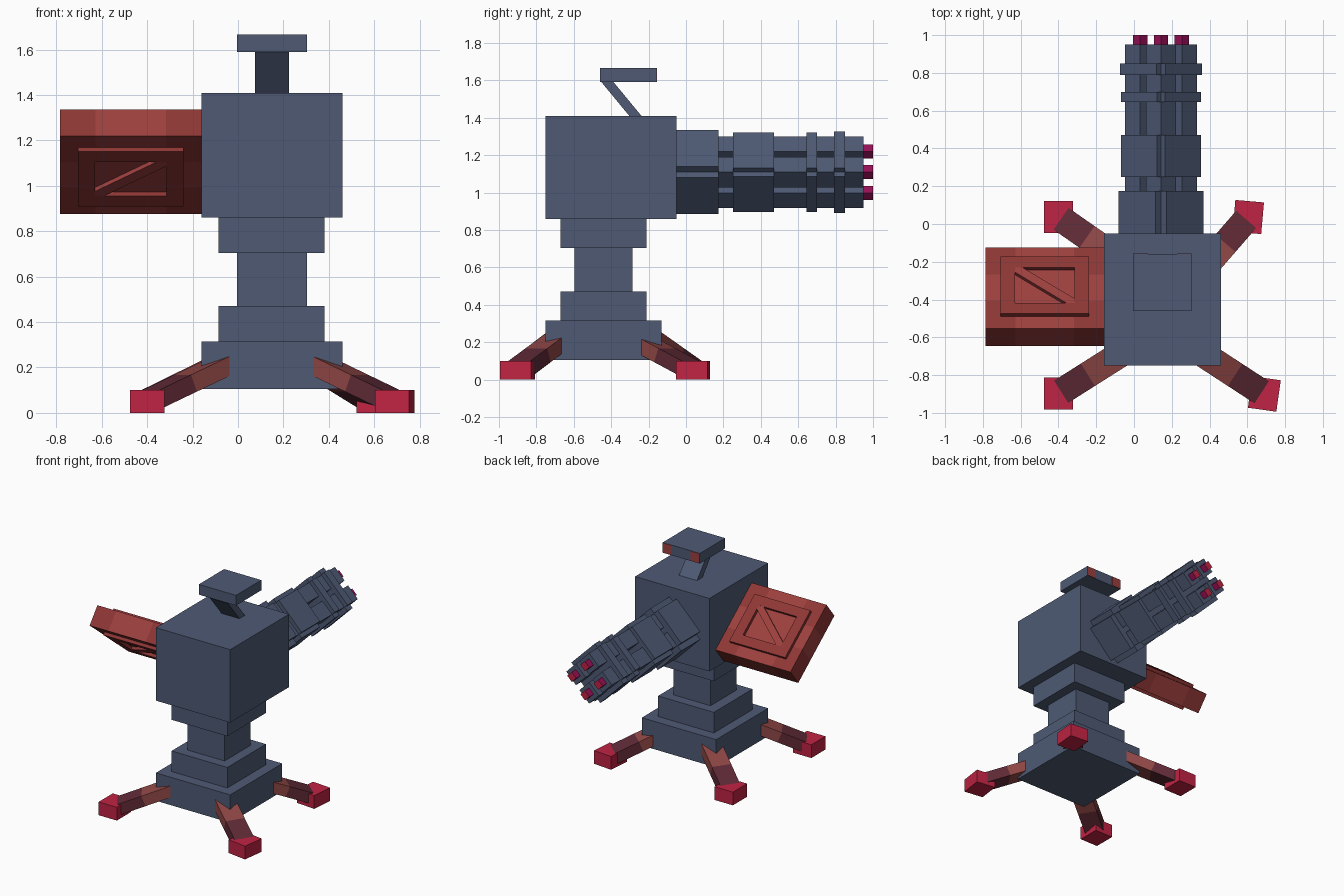
import bpy, bmesh, math
from mathutils import Matrix, Vector

if "Cube" in bpy.data.objects:
    bpy.data.objects.remove(bpy.data.objects["Cube"])


def material(name, hexa):
    m = bpy.data.materials.new(name)
    lin = [((int(hexa[i:i + 2], 16) / 255 + 0.055) / 1.055) ** 2.4 for i in (0, 2, 4)]
    m.diffuse_color = (*lin, 1)
    m.use_nodes = True
    m.node_tree.nodes["Principled BSDF"].inputs["Base Color"].default_value = m.diffuse_color
    return m


slate = material("slate", "4e5a74")
red = material("light_red", "9c403e")
dark_red = material("dark_red", "8e3735")
crimson = material("crimson", "c02343")
magenta = material("magenta", "9a1058")
brown = material("leg_brown", "8f4745")
maroon = material("leg_maroon", "602a36")


def finish(name, bm, mats, rule=None):
    bmesh.ops.recalc_face_normals(bm, faces=bm.faces)
    for f in bm.faces:
        f.material_index = rule(f) if rule else 0
    me = bpy.data.meshes.new(name)
    bm.to_mesh(me)
    bm.free()
    for m in mats:
        me.materials.append(m)
    ob = bpy.data.objects.new(name, me)
    bpy.context.collection.objects.link(ob)
    return ob


def add_box(bm, centre, size, rot=Matrix()):
    mat = Matrix.Translation(centre) @ rot @ Matrix.Diagonal((*size, 1))
    bmesh.ops.create_cube(bm, size=1, matrix=mat)


def box(name, lo, hi, mat):
    bm = bmesh.new()
    lo, hi = Vector(lo), Vector(hi)
    add_box(bm, (lo + hi) / 2, hi - lo)
    return finish(name, bm, [mat])


def cut(bm, co, no):
    bmesh.ops.bisect_plane(bm, geom=bm.verts[:] + bm.edges[:] + bm.faces[:],
                           plane_co=co, plane_no=no)


def prism(name, points, offset, mats, rule=None):
    bm = bmesh.new()
    f = bm.faces.new([bm.verts.new(p) for p in points])
    ext = bmesh.ops.extrude_face_region(bm, geom=[f])
    bmesh.ops.translate(bm, vec=offset, verts=[v for v in ext["geom"]
                                               if isinstance(v, bmesh.types.BMVert)])
    return finish(name, bm, mats, rule)


# Stepped pedestal and main body
box("base", (-0.16, -0.75, 0.105), (0.46, -0.13, 0.315), slate)
box("base_step", (-0.085, -0.67, 0.31), (0.38, -0.21, 0.47), slate)
box("column", (-0.005, -0.595, 0.465), (0.305, -0.285, 0.71), slate)
box("neck", (-0.085, -0.67, 0.705), (0.38, -0.21, 0.865), slate)
box("body", (-0.16, -0.75, 0.86), (0.46, -0.05, 1.41), slate)

# Sight on a slanted stem, with two red marks on the back edge
prism("sight_stem", [(0.075, y, z) for y, z in
                     ((-0.295, 1.40), (-0.23, 1.40), (-0.395, 1.60), (-0.46, 1.60))],
      (0.15, 0, 0), [slate])
box("sight_plate", (-0.005, -0.46, 1.59), (0.305, -0.158, 1.667), slate)
for side, x in (("left", -0.005), ("right", 0.227)):
    box("sight_mark_" + side, (x, -0.16, 1.592), (x + 0.078, -0.155, 1.665), red)

# Gun housing, sleeve and rings: plus-shaped sections turned 45 degrees
GX, GZ, S = 0.143, 1.109, math.sqrt(0.5)


def gun_section(name, y0, y1, a, b):
    quarter = [(a, -b), (a, b), (b, b)]
    pts = []
    for _ in range(4):
        pts += [(GX + (u - v) * S, y0, GZ + (u + v) * S) for u, v in quarter]
        quarter = [(-v, u) for u, v in quarter]
    prism(name, pts, (0, y1 - y0, 0), [slate])


gun_section("gun_housing", -0.06, 0.175, 0.180, 0.138)
gun_section("gun_sleeve", 0.25, 0.47, 0.166, 0.135)
gun_section("gun_ring_inner", 0.645, 0.70, 0.166, 0.135)
gun_section("gun_ring_outer", 0.79, 0.85, 0.170, 0.138)

# Four square barrels with coloured tips
turn = Matrix.Rotation(math.radians(45), 4, 'Y')
for i in range(4):
    ang = i * math.pi / 2
    x, z = GX + 0.11 * math.cos(ang), GZ + 0.11 * math.sin(ang)
    bm = bmesh.new()
    add_box(bm, (x, 0.555, z), (0.114, 0.79, 0.114), turn)
    finish(f"barrel_{i + 1}", bm, [slate])
    bm = bmesh.new()
    add_box(bm, (x, 0.97, z), (0.053, 0.06, 0.053), turn)
    finish(f"barrel_tip_{i + 1}", bm, [magenta, crimson],
           lambda f: 1 if f.normal.y > 0.9 else 0)

# Tilted ammunition crate with darker corners
place = (Matrix.Translation((-0.4725, -0.385, 1.107))
         @ Matrix.Rotation(math.radians(-38.5), 4, 'X'))
bm = bmesh.new()
add_box(bm, (0, 0, 0), (0.625, 0.55, 0.15))
for s in (-1, 1):
    cut(bm, (s * 0.155, 0, 0), (1, 0, 0))
    cut(bm, (0, s * 0.09, 0), (0, 1, 0))


def is_corner(f):
    c = f.calc_center_median()
    return 1 if abs(c.x) > 0.155 and abs(c.y) > 0.09 else 0


finish("ammo_crate", bm, [red, dark_red], is_corner).matrix_world = place

# Raised frame and diagonal brace on both crate faces
for side, s in (("upper", 1), ("lower", -1)):
    bm = bmesh.new()
    z = s * 0.086
    for d in (-1, 1):
        add_box(bm, (0, d * 0.157, z), (0.466, 0.072, 0.024))
        add_box(bm, (d * 0.1955, 0, z), (0.075, 0.242, 0.024))
    finish("crate_frame_" + side, bm, [dark_red]).matrix_world = place
    bm = bmesh.new()
    add_box(bm, (0, 0, s * 0.085), (0.395, 0.05, 0.024),
            Matrix.Rotation(math.atan2(-0.242, 0.316), 4, 'Z'))
    finish("crate_brace_" + side, bm, [red]).matrix_world = place

# Splayed legs running into the base corners, each ending in a block foot
for name, foot, corner, rot in (
        ("front_left", (-0.40, -0.897), (-0.16, -0.745), 0),
        ("back_left", (-0.40, 0.037), (-0.16, -0.13), 0),
        ("front_right", (0.69, -0.90), (0.46, -0.75), -8),
        ("back_right", (0.605, 0.037), (0.46, -0.13), -5)):
    bm = bmesh.new()
    add_box(bm, (*foot, 0.05), (0.152, 0.168, 0.10),
            Matrix.Rotation(math.radians(rot), 4, 'Z'))
    finish(name + "_foot", bm, [crimson])

    dx, dy = corner[0] - foot[0], corner[1] - foot[1]
    bm = bmesh.new()
    add_box(bm, (0.235, 0, 0), (0.43, 0.14, 0.08))
    cut(bm, (0.215, 0, 0), (1, 0, 0))
    leg = finish(name + "_leg", bm, [maroon, brown],
                 lambda f: 1 if f.calc_center_median().x > 0.215 else 0)
    leg.matrix_world = (Matrix.Translation((*foot, 0.05))
                        @ Matrix.Rotation(math.atan2(dy, dx), 4, 'Z')
                        @ Matrix.Rotation(math.radians(-22), 4, 'Y'))
